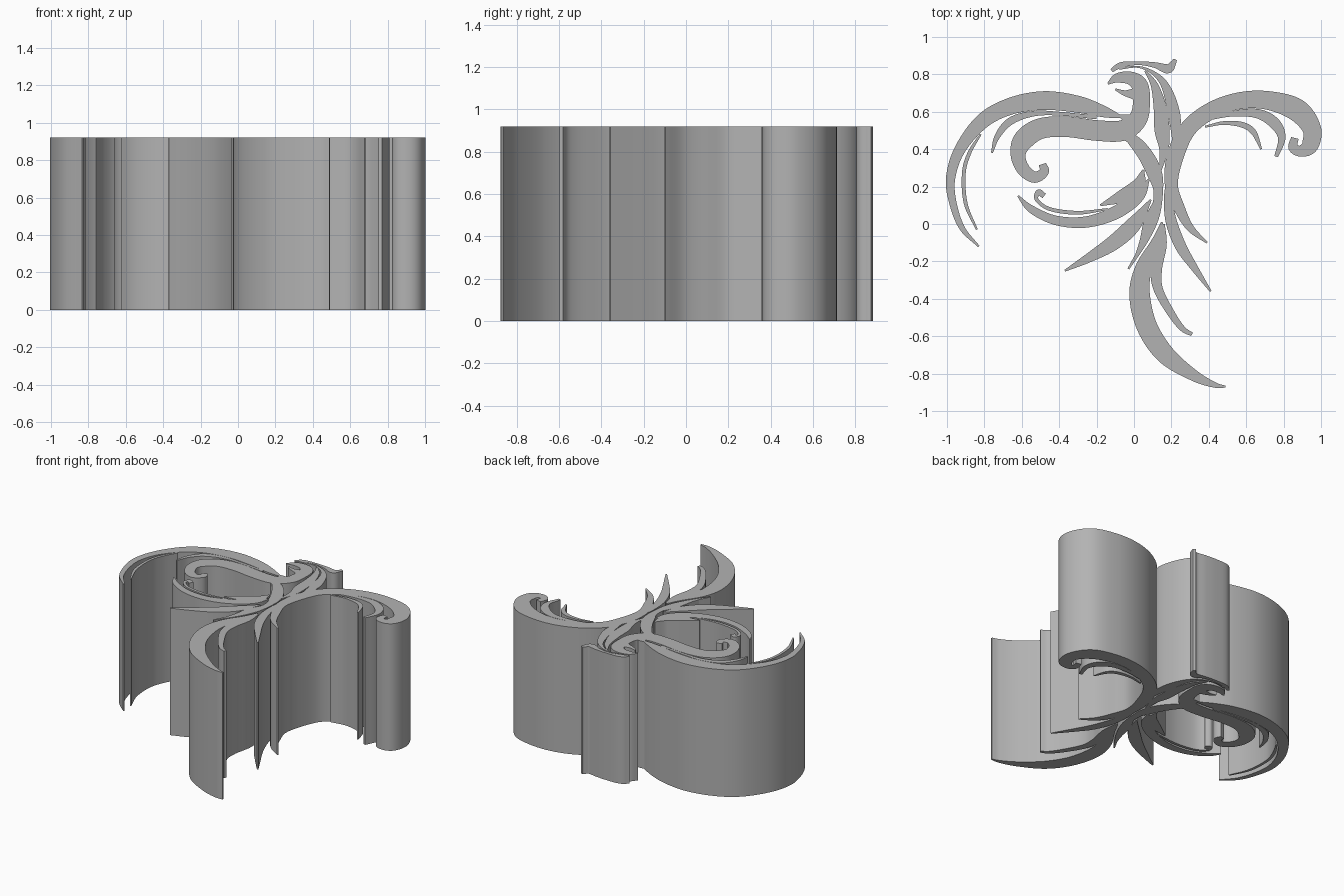
import bpy
import bmesh
from mathutils import Vector

HEIGHT = 0.92
STEPS = 8

default_cube = bpy.data.objects.get("Cube")
if default_cube:
    bpy.data.objects.remove(default_cube, do_unlink=True)

# One plain grey for the whole ornament
grey = bpy.data.materials.new("plain_grey")
grey.use_nodes = True
grey_colour = (0.45, 0.45, 0.45, 1)
grey.diffuse_color = grey_colour
grey.node_tree.nodes["Principled BSDF"].inputs["Base Color"].default_value = grey_colour


def smooth_path(points):
    """Catmull-Rom through (x, y, width) points given in hundredths."""
    keys = [Vector(p) / 100 for p in points]
    keys = [keys[0] * 2 - keys[1]] + keys + [keys[-1] * 2 - keys[-2]]
    path = []
    for a, b, c, d in zip(keys, keys[1:], keys[2:], keys[3:]):
        for step in range(STEPS):
            t = step / STEPS
            path.append(b + (c - a) * t / 2
                        + (a * 2 - b * 5 + c * 4 - d) * t ** 2 / 2
                        + (b * 3 - a - c * 3 + d) * t ** 3 / 2)
    path.append(keys[-2])
    return path


def feather(name, *points):
    """Upright plume: a ribbon of varying width raised to full height."""
    path = smooth_path(points)
    last = len(path) - 1
    bm = bmesh.new()
    rows = []
    for i, p in enumerate(path):
        tangent = (path[min(i + 1, last)] - path[max(i - 1, 0)]).to_2d().normalized()
        side = Vector((-tangent.y, tangent.x)) * max(p.z, 0.006) / 2
        rows.append([bm.verts.new((p.x + side.x * s, p.y + side.y * s, 0))
                     for s in (1, -1)])
    for (a, b), (c, d) in zip(rows, rows[1:]):
        bm.faces.new((a, b, d, c))
    extruded = bmesh.ops.extrude_face_region(bm, geom=bm.faces[:])
    raised = [v for v in extruded["geom"] if isinstance(v, bmesh.types.BMVert)]
    bmesh.ops.translate(bm, verts=raised, vec=(0, 0, HEIGHT))
    bmesh.ops.recalc_face_normals(bm, faces=bm.faces[:])
    mesh = bpy.data.meshes.new(name)
    bm.to_mesh(mesh)
    bm.free()
    mesh.materials.append(grey)
    plume = bpy.data.objects.new(name, mesh)
    bpy.context.collection.objects.link(plume)
    bpy.ops.object.select_all(action="DESELECT")
    plume.select_set(True)
    bpy.context.view_layer.objects.active = plume
    bpy.ops.object.shade_smooth_by_angle()


# Right wing: outer arc and the thin feathers within it
feather("right_wing_arc", (-83, -12, 1), (-92, -2, 3), (-97, 12, 4), (-98, 25, 5),
        (-93, 40, 6), (-81, 55, 8), (-66, 63, 9), (-48, 66, 10), (-30, 64, 9),
        (-16, 60, 6), (-6, 57, 1))
feather("right_wing_inner_feather", (-82, 48, 1), (-88, 38, 2), (-91, 27, 2),
        (-90, 11, 2), (-84, -3, 1))
feather("right_wing_hook_feather", (-76, 38, 1), (-73, 47, 3), (-66, 55, 4),
        (-54, 59, 3), (-40, 59, 2), (-20, 57, 2))

# Head, neck and the scroll sweeping out from the chest
feather("head_and_scroll", (-14, 75, 1), (-9, 78, 5), (-2, 78, 7), (3, 74, 9),
        (4, 65, 9), (2, 56, 10), (-6, 50, 11), (-20, 50, 11), (-36, 52, 11),
        (-50, 51, 11), (-59, 45, 11), (-62, 37, 8), (-59, 29, 7), (-53, 25, 6),
        (-48, 28, 5), (-49, 32, 4))
feather("lower_beak", (-10, 72, 1), (-5, 70, 3), (1, 69, 6), (4, 64, 3))
feather("chest_tip", (-8, 58, 1), (-3, 56, 5), (3, 54, 4))

# Crest feathers
feather("crest_top", (-12, 82, 2), (-7, 85, 3), (2, 86, 2), (11, 85, 3),
        (18, 83, 5), (21, 86, 3), (22, 88, 2))
feather("crest_outer", (-8, 83, 1), (2, 84, 1), (10, 81, 2), (16, 75, 4),
        (20, 65, 6), (22, 54, 6), (21, 44, 1))
feather("crest_inner", (6, 82, 1), (11, 74, 4), (14, 62, 7), (15, 50, 8),
        (16, 40, 5), (14, 28, 1))

# Body running down to the tail
feather("body", (-7, 46, 1), (-1, 45, 6), (6, 37, 8), (11, 27, 8), (13, 17, 5),
        (11, 4, 5), (6, -9, 3), (-3, -24, 1))
feather("body_side", (12, 14, 1), (8, 2, 5), (4, -9, 2), (0, -20, 1))

# Left wing: hooked arc and hanging feathers
feather("left_wing_arc", (39, -10, 1), (30, -2, 4), (24, 9, 6), (20, 21, 7),
        (22, 36, 9), (29, 51, 9), (42, 61, 9), (57, 66, 9), (72, 66, 10),
        (87, 61, 12), (95, 51, 10), (94, 42, 9), (89, 39, 6), (85, 41, 5), (86, 46, 4))
feather("left_wing_upper_plume", (40, 56, 1), (53, 59, 3), (66, 59, 5),
        (75, 54, 6), (79, 46, 4), (76, 36, 2))
feather("left_wing_lower_plume", (38, 52, 1), (48, 54, 2), (58, 53, 3),
        (64, 49, 3), (68, 40, 1))
feather("left_hip_feather", (18, 24, 1), (18, 14, 4), (20, 1, 6), (25, -12, 6),
        (32, -23, 4), (41, -36, 1))

# Right hip feathers
feather("right_curl_feather", (-48, 15, 3), (-51, 17, 3), (-52, 13, 2),
        (-45, 8, 2), (-30, 6, 2), (-14, 8, 1))
feather("right_hip_long", (-62, 15, 1), (-55, 8, 4), (-42, 2, 5), (-26, 1, 6),
        (-10, 6, 7), (2, 15, 7), (8, 24, 1))
feather("right_hip_upper", (-18, 10, 1), (-6, 15, 7), (2, 20, 8), (5, 29, 1))
feather("right_hip_lower", (-37, -25, 1), (-24, -18, 5), (-11, -10, 8),
        (0, 0, 8), (9, 13, 1))

# Tail
feather("tail_main", (15, 1, 1), (12, -10, 6), (5, -24, 9), (3, -38, 11),
        (7, -55, 11), (17, -70, 10), (32, -81, 6), (43, -86, 3), (49, -87, 1))
feather("tail_side", (16, 0, 1), (15, -11, 5), (12, -24, 6), (13, -35, 5),
        (20, -48, 4), (26, -56, 3), (31, -59, 2))
